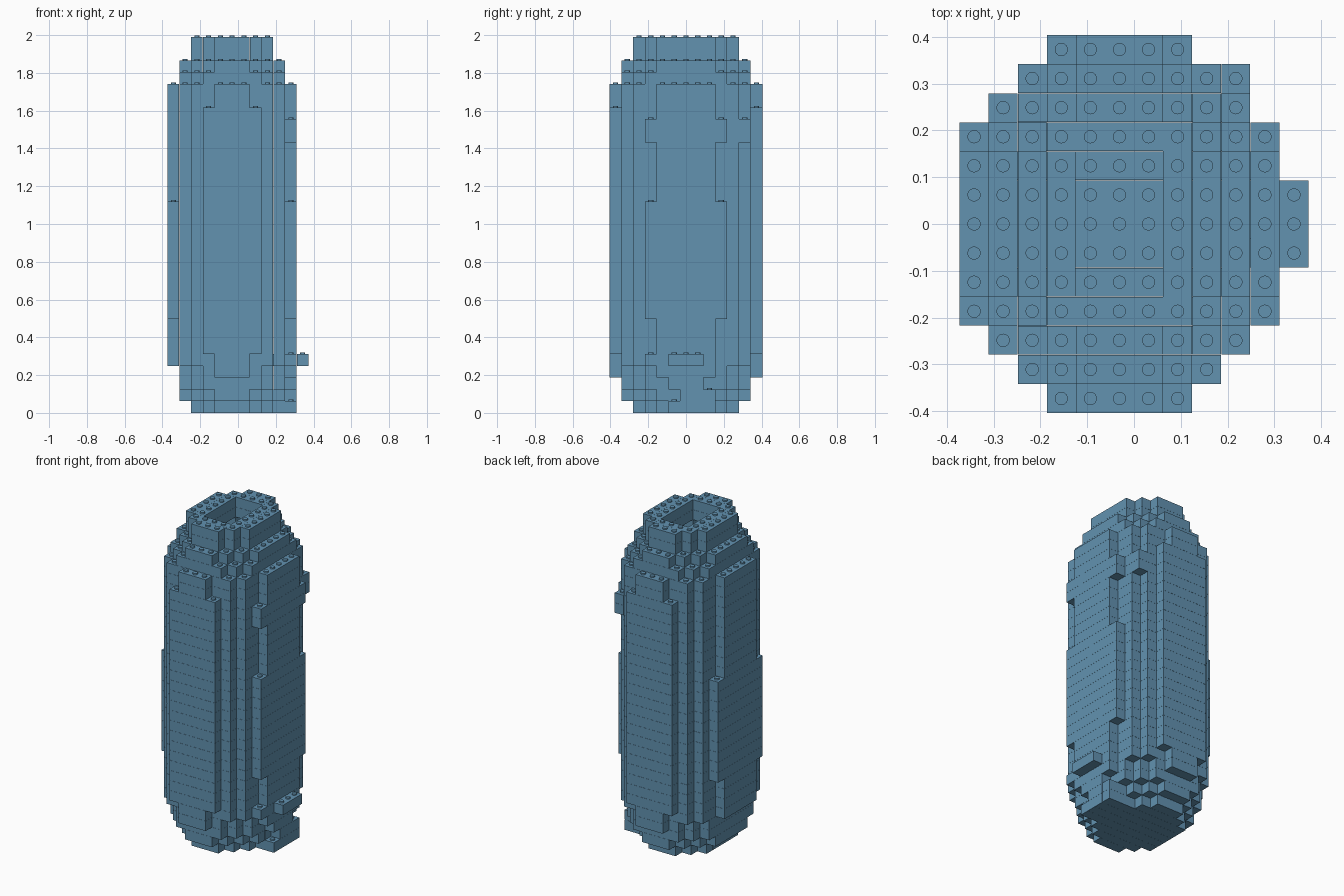
import bpy
import bmesh
from mathutils import Matrix, Vector

P = 0.0622          # brick pitch, also the height of one course
GAP = 0.0003        # seam around each brick
STUD_R, STUD_H = 0.0142, 0.008

if "Cube" in bpy.data.objects:
    bpy.data.objects.remove(bpy.data.objects["Cube"], do_unlink=True)

blue = bpy.data.materials.new("sand_blue")
blue.use_nodes = True
colour = (0.122, 0.287, 0.434, 1)
blue.diffuse_color = colour
blue.node_tree.nodes["Principled BSDF"].inputs["Base Color"].default_value = colour

# Courses: (name, first, last, half width of each row counted out from the middle)
COURSES = [
    ("base", 0, 0, "33321"),
    ("foot_lower", 1, 1, "444321"),
    ("foot_middle", 2, 2, "444432"),
    ("foot_upper", 3, 3, "4444321"),
    ("body_bottom", 4, 4, "5554431"),
    ("body_lower", 5, 7, "5554432"),
    ("body_middle", 8, 17, "5555432"),
    ("body_upper", 18, 25, "5554432"),
    ("body_top", 26, 27, "5554431"),
    ("shoulder_lower", 28, 28, "444432"),
    ("shoulder_upper", 29, 29, "444321"),
    ("neck", 30, 31, "33321"),
]


def block(xs, ys):
    return {(x, y) for x in xs for y in ys}


# Odd bricks that stick out of the regular shape
EXTRAS = {
    0: block((4, 5), range(-1, 3)),
    1: block((5,), range(0, 3)),
    2: block((5,), range(-1, 2)),
    3: block((5,), range(-2, 3)),
    4: block((6,), range(-1, 2)) | {(5, -3)},
    23: {(5, -3), (5, 3), (4, 5)},
    24: {(5, -3), (5, 3), (4, 5)},
}


def footprint(widths, k):
    cells = set()
    for row, w in enumerate(widths):
        for x in range(-int(w), int(w) + 1):
            cells |= {(x, row), (x, -row)}
    return cells | EXTRAS.get(k, set())


outer = {}
for name, first, last, widths in COURSES:
    for k in range(first, last + 1):
        outer[k] = footprint(widths, k)

# Hollow out the vessel, leaving walls two bricks thick and a solid floor
DIAMOND = [(a, b) for a in range(-2, 3) for b in range(-2, 3) if abs(a) + abs(b) <= 2]
solid = {}
for k, cells in outer.items():
    hole = {(x, y) for x, y in cells
            if k > 1 and all((x + a, y + b) in cells for a, b in DIAMOND)}
    solid[k] = cells - hole


def run(cells, seed, step):
    """Longest straight line of free cells through the seed."""
    line = [seed]
    for sign in (1, -1):
        x, y = seed
        while (x + sign * step[0], y + sign * step[1]) in cells:
            x, y = x + sign * step[0], y + sign * step[1]
            line.append((x, y))
    return line


def split_into_bricks(cells):
    free = set(cells)
    while free:
        seed = max(free, key=lambda c: (max(abs(c[0]) + 1, abs(c[1])), c))
        line = max(run(free, seed, (1, 0)), run(free, seed, (0, 1)), key=len)
        free -= set(line)
        yield line


def position(x, y, z):
    return Vector(((x - 0.5) * P, y * P, z * P))


def add_brick(bm, line, k):
    low = position(min(c[0] for c in line), min(c[1] for c in line), k)
    high = position(max(c[0] for c in line), max(c[1] for c in line), k)
    size = high - low + Vector((P, P, P)) - Vector((GAP, GAP, GAP)) * 2
    centre = (low + high) / 2 + Vector((0, 0, P / 2))
    bmesh.ops.create_cube(
        bm, size=1, matrix=Matrix.Translation(centre) @ Matrix.Diagonal(size.to_4d()))


def add_stud(bm, x, y, k):
    centre = position(x, y, k + 1) + Vector((0, 0, STUD_H / 2))
    bmesh.ops.create_cone(bm, cap_ends=True, segments=14, radius1=STUD_R,
                          radius2=STUD_R, depth=STUD_H + GAP * 2,
                          matrix=Matrix.Translation(centre))


# Build each section with its bricks and the studs left uncovered
for name, first, last, widths in COURSES:
    bm = bmesh.new()
    for k in range(first, last + 1):
        for line in split_into_bricks(solid[k]):
            add_brick(bm, line, k)
        for x, y in sorted(solid[k] - solid.get(k + 1, set())):
            add_stud(bm, x, y, k)
    mesh = bpy.data.meshes.new(name)
    bm.to_mesh(mesh)
    bm.free()
    mesh.materials.append(blue)
    bpy.context.collection.objects.link(bpy.data.objects.new(name, mesh))
